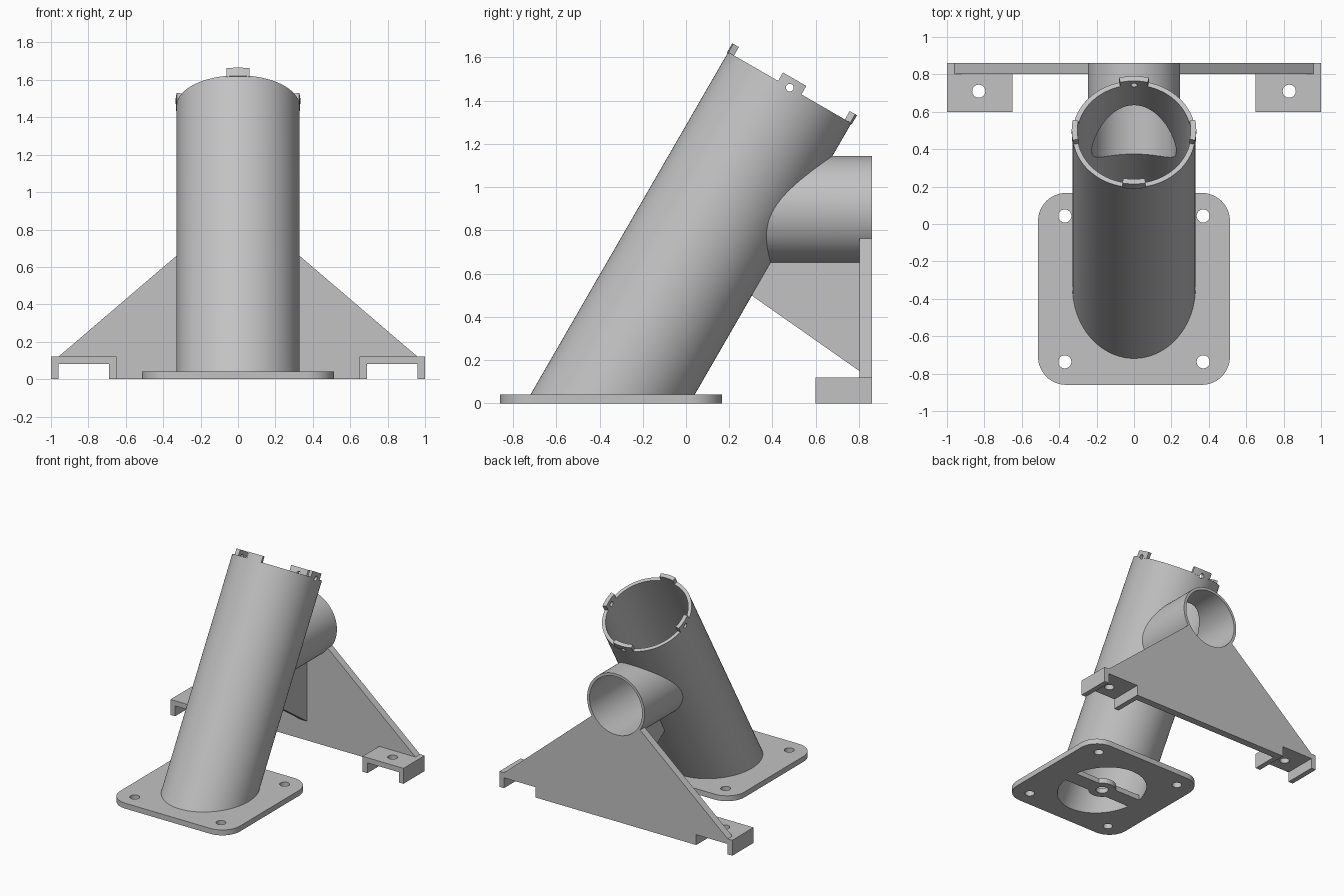
import bpy, bmesh
from math import sin, cos, pi, radians
from mathutils import Vector

if "Cube" in bpy.data.objects:
    bpy.data.objects.remove(bpy.data.objects["Cube"])

grey = bpy.data.materials.new("light_grey")
grey.use_nodes = True
COLOUR = (0.54, 0.54, 0.54, 1)
grey.diffuse_color = COLOUR
grey.node_tree.nodes["Principled BSDF"].inputs["Base Color"].default_value = COLOUR


def finish(name, bm):
    bmesh.ops.recalc_face_normals(bm, faces=bm.faces)
    mesh = bpy.data.meshes.new(name)
    bm.to_mesh(mesh)
    bm.free()
    mesh.materials.append(grey)
    ob = bpy.data.objects.new(name, mesh)
    bpy.context.collection.objects.link(ob)
    return ob


def prism(name, points, axis, lo, hi):
    """Extrude a 2D outline along one axis."""
    place = {"X": lambda p, q, d: (d, p, q),
             "Y": lambda p, q, d: (p, d, q),
             "Z": lambda p, q, d: (p, q, d)}[axis]
    bm = bmesh.new()
    face = bm.faces.new([bm.verts.new(place(p, q, lo)) for p, q in points])
    new = bmesh.ops.extrude_face_region(bm, geom=[face])["geom"]
    shift = Vector(place(0, 0, hi - lo))
    bmesh.ops.translate(bm, vec=shift, verts=[v for v in new if isinstance(v, bmesh.types.BMVert)])
    return finish(name, bm)


def cylinder(name, radius, start, end, segments=96, floor=None):
    """Cylinder between two points, optionally trimmed flat at a floor height."""
    start, end = Vector(start), Vector(end)
    axis = end - start
    bm = bmesh.new()
    bmesh.ops.create_cone(bm, cap_ends=True, segments=segments, radius1=radius,
                          radius2=radius, depth=axis.length)
    turn = axis.to_track_quat("Z", "Y").to_matrix().to_4x4()
    bm.transform(turn)
    bmesh.ops.translate(bm, vec=(start + end) / 2, verts=bm.verts)
    if floor is not None:
        cut = bmesh.ops.bisect_plane(bm, geom=bm.verts[:] + bm.edges[:] + bm.faces[:],
                                     plane_co=(0, 0, floor), plane_no=(0, 0, 1), clear_inner=True)
        rim = [e for e in cut["geom_cut"] if isinstance(e, bmesh.types.BMEdge)]
        bmesh.ops.contextual_create(bm, geom=rim)
    return finish(name, bm)


def boolean(ob, tools, operation="DIFFERENCE"):
    for tool in tools:
        mod = ob.modifiers.new("cut", "BOOLEAN")
        mod.operation, mod.solver, mod.object = operation, "EXACT", tool
    graph = bpy.context.evaluated_depsgraph_get()
    mesh = bpy.data.meshes.new_from_object(ob.evaluated_get(graph))
    ob.modifiers.clear()
    ob.data = mesh


# Leaning axis of the main tube
TILT = radians(30)
LEAN = Vector((0, sin(TILT), cos(TILT)))
SLOPE = Vector((0, cos(TILT), -sin(TILT)))
SIDE = Vector((1, 0, 0))
TOP = Vector((0, 0.48, 1.46))
R_OUT, R_IN = 0.329, 0.303
AXIS_Z = 0.897

# Bores and pin holes used as cutters
main_bore = cylinder("main_bore", R_IN, TOP - LEAN * 2, TOP + LEAN * 0.3)
side_bore = cylinder("side_bore", 0.226, (0, 0.16, AXIS_Z), (0, 1, AXIS_Z))
side_pin = cylinder("side_pin", 0.018, TOP - SIDE, TOP + SIDE, 20)
back_pin = cylinder("back_pin", 0.018, TOP + SLOPE * 0.2, TOP + SLOPE * 0.5, 20)
cutters = [main_bore, side_bore, side_pin, back_pin]

# Main tube and side tube
main_tube = cylinder("main_tube", R_OUT, TOP - LEAN * 2, TOP, floor=0.01)
boolean(main_tube, cutters)
side_tube = cylinder("side_tube", 0.247, (0, 0.25, AXIS_Z), (0, 0.86, AXIS_Z))
boolean(side_tube, [main_bore, side_bore])


# Locking tabs standing on the rim
def rim_tab(name, middle, half_width):
    bm = bmesh.new()
    rings = []
    steps = 8
    half = half_width / R_OUT
    for i in range(steps + 1):
        a = middle + half * (2 * i / steps - 1)
        out = SIDE * cos(a) + SLOPE * sin(a)
        rings.append([bm.verts.new(TOP + out * r + LEAN * h) for r, h in
                      ((R_IN, -0.006), (R_OUT + 0.004, -0.006), (R_OUT + 0.004, 0.045), (R_IN, 0.045))])
    for a, b in zip(rings, rings[1:]):
        for k in range(4):
            bm.faces.new((a[k], a[k - 1], b[k - 1], b[k]))
    bm.faces.new(rings[0])
    bm.faces.new(rings[-1][::-1])
    return finish(name, bm)


for name, angle, width in (("left_tab", 0, 0.062), ("back_tab", pi / 2, 0.08),
                           ("right_tab", pi, 0.062), ("front_tab", -pi / 2, 0.062)):
    tab = rim_tab(name, angle, width)
    boolean(tab, [side_pin, back_pin])

# Base plate with rounded corners, bolt holes and tube opening
MID_Y, HALF, CORNER = -0.347, 0.513, 0.15
outline = []
for k, (sx, sy) in enumerate(((1, 1), (-1, 1), (-1, -1), (1, -1))):
    for i in range(13):
        a = (k + i / 12) * pi / 2
        outline.append((sx * (HALF - CORNER) + CORNER * cos(a),
                        MID_Y + sy * (HALF - CORNER) + CORNER * sin(a)))
base_plate = prism("base_plate", outline, "Z", 0, 0.042)
bolts = [cylinder("bolt_hole", 0.035, (x, MID_Y + y, -0.1), (x, MID_Y + y, 0.1), 32)
         for x in (-0.37, 0.37) for y in (-0.39, 0.39)]
boolean(base_plate, [main_bore] + bolts)
cutters += bolts

# Cross bar with a pierced hub in the base opening
bar = prism("base_cross_bar", [(-0.31, -0.42), (0.31, -0.42), (0.31, -0.3), (-0.31, -0.3)], "Z", 0, 0.04)
hub = cylinder("hub", 0.1, (0, -0.36, 0), (0, -0.36, 0.04), 48)
boolean(bar, [hub], "UNION")
hub_hole = cylinder("hub_hole", 0.045, (0, -0.36, -0.1), (0, -0.36, 0.1), 32)
boolean(bar, [hub_hole])
cutters += [hub, hub_hole]

# Triangular back wall
half_wall = [(0.67, 0), (0.67, 0.1), (0.96, 0.1), (0.96, 0.12), (0.2, 0.77)]
wall = prism("back_wall", half_wall + [(-x, z) for x, z in reversed(half_wall)], "Y", 0.803, 0.86)
boolean(wall, [side_bore])

# Gusset between main tube and wall
prism("centre_gusset", [(0.295, 0.505), (0.82, 0.137), (0.82, 0.66), (0.385, 0.66)], "X", -0.03, 0.03)

# Channel feet
channel = [(0.65, 0), (0.69, 0), (0.69, 0.08), (0.96, 0.08), (0.96, 0), (1, 0), (1, 0.12), (0.65, 0.12)]
for name, s in (("left_foot", 1), ("right_foot", -1)):
    foot = prism(name, [(s * x, z) for x, z in channel], "Y", 0.6, 0.86)
    hole = cylinder("foot_hole", 0.035, (s * 0.83, 0.71, 0), (s * 0.83, 0.71, 0.3), 32)
    boolean(foot, [hole])
    cutters.append(hole)

# Remove cutters, shade smooth with sharp edges
for ob in cutters:
    bpy.data.objects.remove(ob)
for ob in bpy.context.collection.objects:
    if ob.type == "MESH":
        ob.data.shade_smooth()
        ob.data.set_sharp_from_angle(angle=radians(30))
